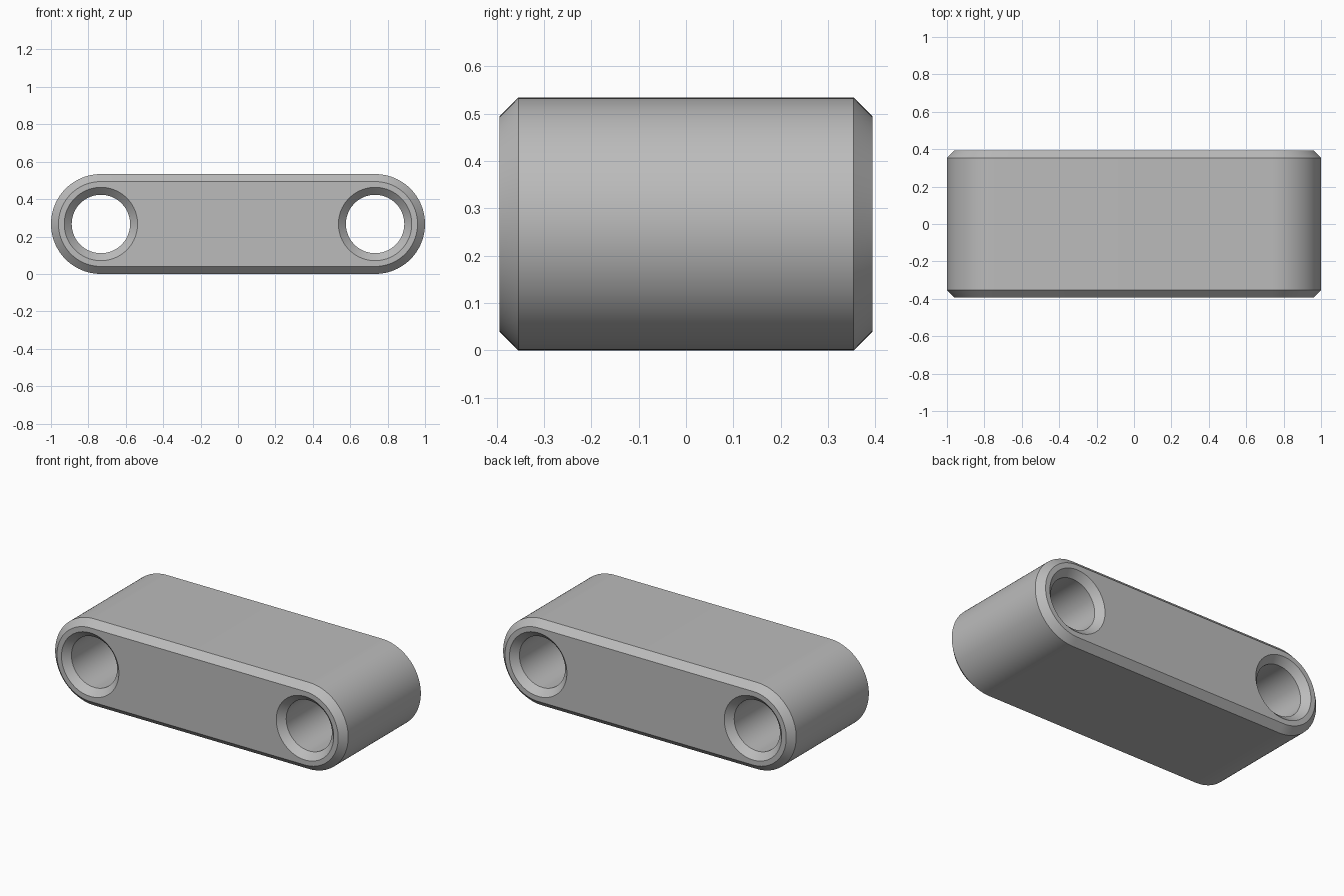
import bpy, bmesh
from math import pi, cos, sin, radians

if "Cube" in bpy.data.objects:
    bpy.data.objects.remove(bpy.data.objects["Cube"], do_unlink=True)

RADIUS = 0.267      # rounded ends
PIN_X = 0.733       # hole centres
DEPTH = 0.394       # half depth
CHAMFER = 0.04
HOLE = 0.156
SEGS = 96

grey = bpy.data.materials.new("mid grey")
grey.use_nodes = True
colour = (0.5, 0.5, 0.5, 1)
grey.diffuse_color = colour
grey.node_tree.nodes["Principled BSDF"].inputs["Base Color"].default_value = colour


def circle(cx, r):
    return [(cx + r * cos(2 * pi * i / SEGS), RADIUS + r * sin(2 * pi * i / SEGS))
            for i in range(SEGS)]


def stadium(r):
    half = SEGS // 2
    pts = []
    for side, start in ((1, -pi / 2), (-1, pi / 2)):
        for i in range(half + 1):
            a = start + pi * i / half
            pts.append((side * PIN_X + r * cos(a), RADIUS + r * sin(a)))
    return pts


def wall(bm, outline, r, rim):
    """Tube through the depth, its radius changing to rim at both ends."""
    sections = [(-DEPTH, rim), (-DEPTH + CHAMFER, r), (DEPTH - CHAMFER, r), (DEPTH, rim)]
    rings = [[bm.verts.new((x, y, z)) for x, z in outline(rad)] for y, rad in sections]
    for a, b in zip(rings, rings[1:]):
        for i in range(len(a)):
            j = (i + 1) % len(a)
            bm.faces.new((a[i], a[j], b[j], b[i]))
    return rings[0], rings[-1]


bm = bmesh.new()
# Outer shell and the two countersunk holes
ends = [wall(bm, stadium, RADIUS, RADIUS - CHAMFER)]
for cx in (-PIN_X, PIN_X):
    ends.append(wall(bm, lambda r, cx=cx: circle(cx, r), HOLE, HOLE + CHAMFER))

# Flat front and back faces around the holes
for loops in zip(*ends):
    edges = [bm.edges.get((loop[i - 1], loop[i])) for loop in loops for i in range(len(loop))]
    bmesh.ops.triangle_fill(bm, edges=edges, use_beauty=True)
bmesh.ops.recalc_face_normals(bm, faces=bm.faces)

mesh = bpy.data.meshes.new("link_block")
bm.to_mesh(mesh)
bm.free()
mesh.materials.append(grey)
link = bpy.data.objects.new("link_block", mesh)
bpy.context.collection.objects.link(link)

bpy.ops.object.select_all(action="DESELECT")
link.select_set(True)
bpy.context.view_layer.objects.active = link
bpy.ops.object.shade_smooth_by_angle(angle=radians(30))
